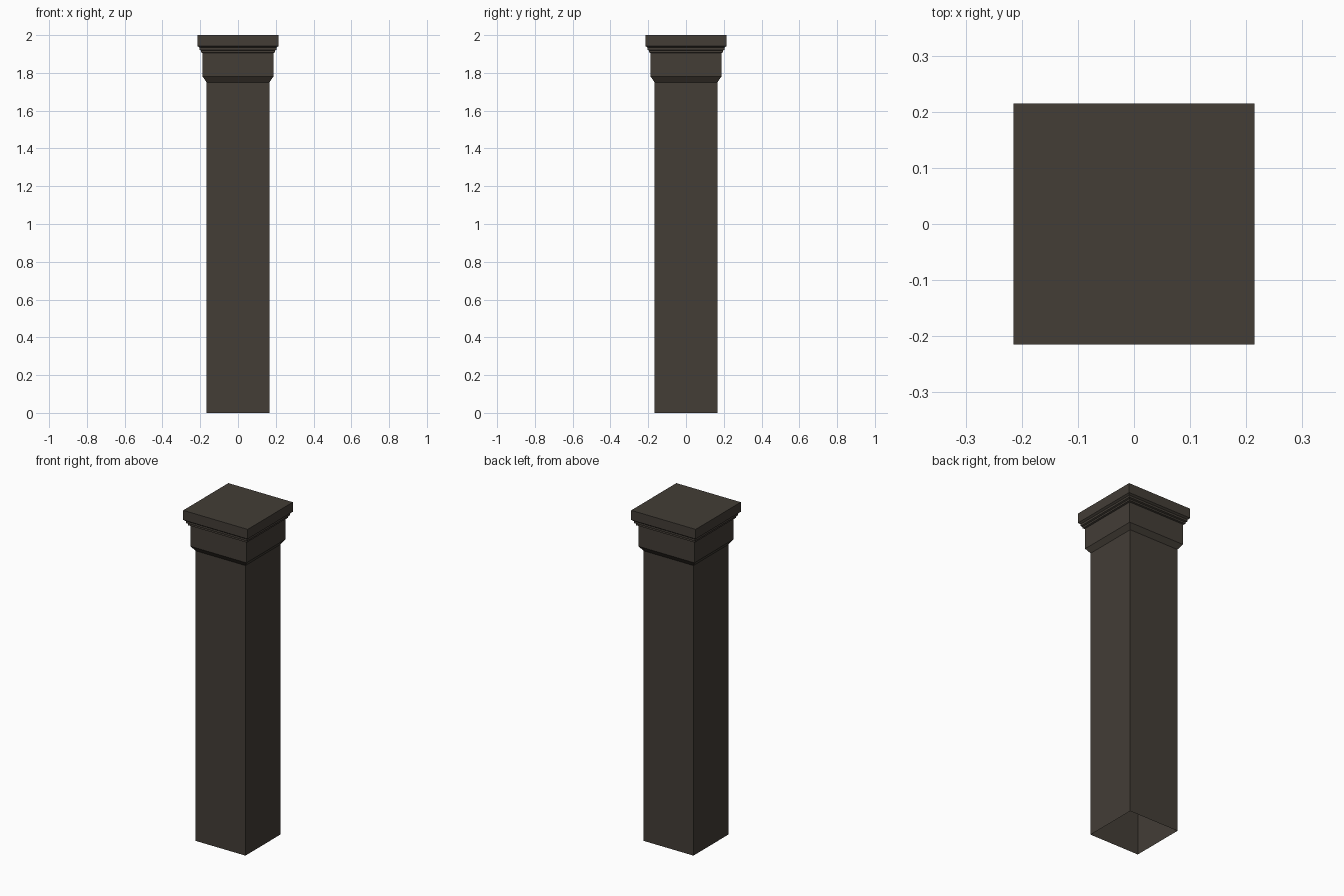
import bpy, bmesh

if "Cube" in bpy.data.objects:
    bpy.data.objects.remove(bpy.data.objects["Cube"])

stone = bpy.data.materials.new("dark brown stone")
stone.diffuse_color = (0.056, 0.047, 0.037, 1)
stone.use_nodes = True
stone.node_tree.nodes["Principled BSDF"].inputs["Base Color"].default_value = stone.diffuse_color


def square_loft(name, profile):
    """Sweep a (half width, height) profile round a square; bottom open, top capped."""
    bm = bmesh.new()
    corners = [(-1, -1), (1, -1), (1, 1), (-1, 1)]
    rings = [[bm.verts.new((x * r, y * r, z)) for x, y in corners] for r, z in profile]
    for low, high in zip(rings, rings[1:]):
        for i in range(4):
            j = (i + 1) % 4
            bm.faces.new((low[i], low[j], high[j], high[i]))
    bm.faces.new(rings[-1])
    mesh = bpy.data.meshes.new(name)
    bm.to_mesh(mesh)
    bm.free()
    mesh.materials.append(stone)
    obj = bpy.data.objects.new(name, mesh)
    bpy.context.collection.objects.link(obj)
    return obj


# Hollow square pillar: shaft, flared neck, stepped moulding, cap slab
square_loft("square_pillar", [
    (0.166, 0), (0.166, 1.75),
    (0.187, 1.78), (0.187, 1.905),
    (0.196, 1.908), (0.196, 1.918),
    (0.204, 1.922), (0.204, 1.934),
    (0.215, 1.942), (0.215, 2.0),
])
